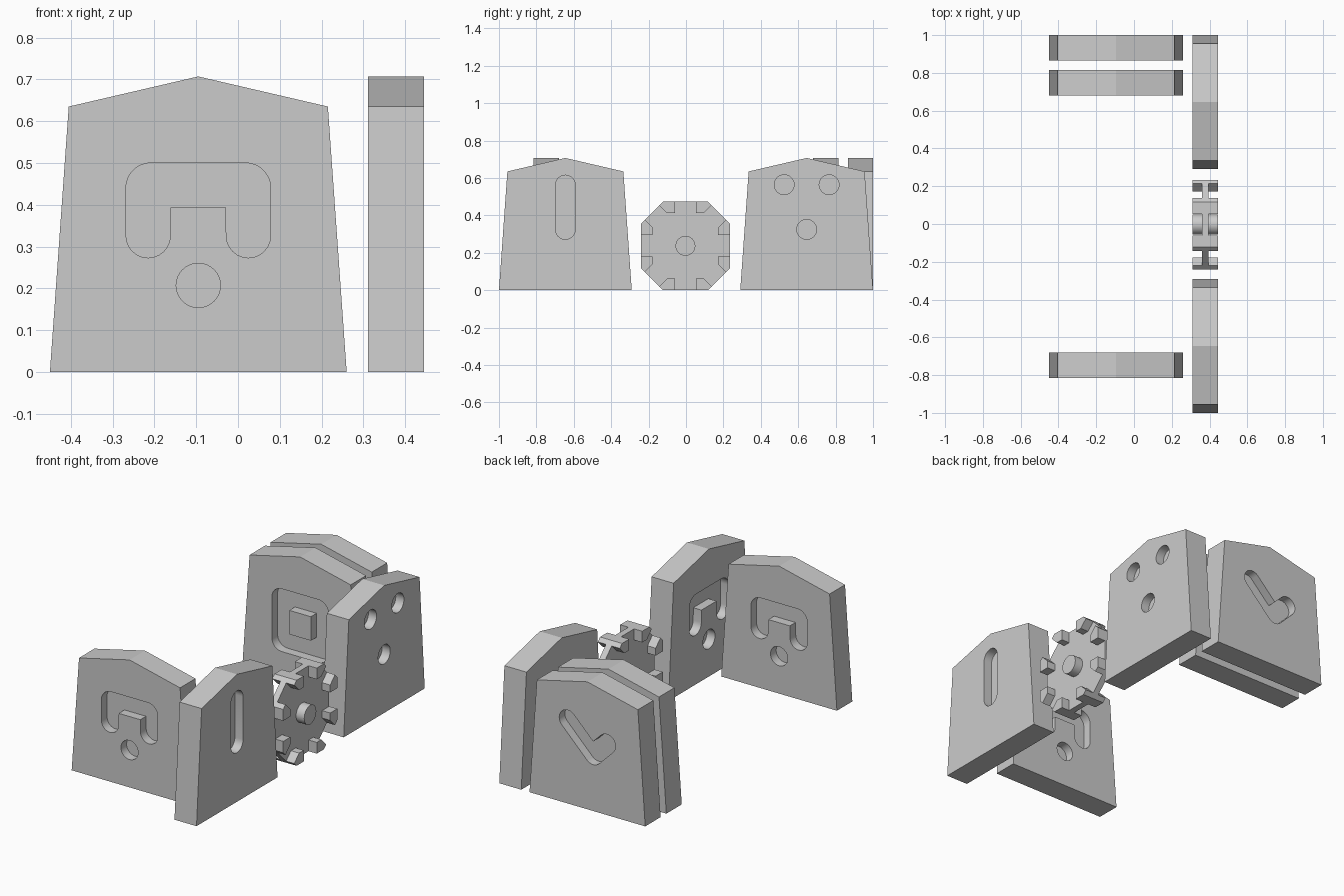
import bpy, math
from math import pi, cos, sin
from mathutils import Matrix, Vector

if "Cube" in bpy.data.objects:
    bpy.data.objects.remove(bpy.data.objects["Cube"])

T = 0.135      # piece thickness
D = 0.05       # recess depth
R = 0.053      # stroke radius of the recessed symbols

grey = bpy.data.materials.new("plain_grey")
grey.diffuse_color = (0.6, 0.6, 0.6, 1)
grey.use_nodes = True
grey.node_tree.nodes["Principled BSDF"].inputs["Base Color"].default_value = grey.diffuse_color


def arc(cx, cz, r, a0, a1, n=12):
    return [(cx + r * cos(a0 + (a1 - a0) * i / n), cz + r * sin(a0 + (a1 - a0) * i / n))
            for i in range(n + 1)]


def circle(cx, cz, r=R):
    return arc(cx, cz, r, 0, 2 * pi, 32)[:-1]


def prism(name, outline, y0, y1):
    """Extrude a counter-clockwise (x, z) outline between two depths."""
    n = len(outline)
    verts = [(x, y0, z) for x, z in outline] + [(x, y1, z) for x, z in outline]
    faces = [list(range(n)), list(range(2 * n - 1, n - 1, -1))]
    faces += [[i, i + n, (i + 1) % n + n, (i + 1) % n] for i in range(n)]
    me = bpy.data.meshes.new(name)
    me.from_pydata(verts, [], faces)
    me.materials.append(grey)
    ob = bpy.data.objects.new(name, me)
    bpy.context.collection.objects.link(ob)
    return ob


def boolean(ob, other, op):
    m = ob.modifiers.new("cut", 'BOOLEAN')
    m.operation, m.solver, m.object = op, 'EXACT', other
    bpy.context.view_layer.objects.active = ob
    bpy.ops.object.modifier_apply(modifier=m.name)
    bpy.data.objects.remove(other)


def finish(ob, matrix):
    ob.data.transform(matrix)
    bpy.ops.object.select_all(action='DESELECT')
    ob.select_set(True)
    bpy.context.view_layer.objects.active = ob
    bpy.ops.object.shade_smooth_by_angle(angle=math.radians(20))


# Symbols, as lists of recess outlines
W, IN, C = 0.173, 0.066, 0.06
arch = (arc(W - C, 0.5 - C, C, 0, pi / 2) + arc(C - W, 0.5 - C, C, pi / 2, pi)
        + arc(R - W, 0.326, R, pi, 2 * pi) + [(-IN, 0.393), (IN, 0.393)]
        + arc(W - R, 0.326, R, pi, 2 * pi))
arch_dot = [arch, circle(0, 0.207)]
slot = [arc(0, 0.562, R, 0, pi) + arc(0, 0.325, R, pi, 2 * pi)]
three_dots = [circle(-0.12, 0.564), circle(0.12, 0.564), circle(0, 0.325)]
ring = [arc(W - C, 0.5 - C, C, 0, pi / 2) + arc(C - W, 0.5 - C, C, pi / 2, pi)
        + arc(C - W, 0.152 + C, C, pi, 1.5 * pi) + arc(W - C, 0.152 + C, C, 1.5 * pi, 2 * pi)]
tip = Vector((0.035, 0.31))
tick = [arc(-0.12, 0.465, R, pi / 4, 1.25 * pi) + arc(tip.x, tip.y, R, 1.25 * pi, 1.75 * pi)
        + arc(0.12, 0.395, R, -pi / 4, 0.75 * pi) + [(tip.x, tip.y + R * math.sqrt(2))]]

HOUSE = [(-0.355, 0), (0.355, 0), (0.31, 0.635), (0, 0.707), (-0.31, 0.635)]


def plate(name, symbol, x, y, turn, island=False):
    """Gabled plate: symbol on its front, arch and dot on its back."""
    ob = prism(name, HOUSE, -T / 2, T / 2)
    for outline in symbol:
        boolean(ob, prism("cutter", outline, -T / 2 - 0.02, -T / 2 + D), 'DIFFERENCE')
    for outline in arch_dot:
        boolean(ob, prism("cutter", outline, T / 2 - D, T / 2 + 0.02), 'DIFFERENCE')
    if island:
        block = [(-IN, 0.26), (IN, 0.26), (IN, 0.393), (-IN, 0.393)]
        boolean(ob, prism("island", block, -T / 2, -T / 2 + D + 0.01), 'UNION')
    finish(ob, Matrix.Translation((x, y, 0)) @ Matrix.Rotation(turn, 4, 'Z'))


plate("arch_plate", arch_dot, -0.095, -0.7475, 0)
plate("ring_plate", ring, -0.095, 0.7475, 0, True)
plate("tick_plate", tick, -0.095, 0.9325, pi)
plate("slot_plate", slot, 0.378, -0.645, pi / 2)
plate("dots_plate", three_dots, 0.378, 0.645, pi / 2)

# Octagonal wheel: thin web, full-thickness hub and rim teeth
A, B = 0.237, 0.12
octagon = [(B, A), (-B, A), (-A, B), (-A, -B), (-B, -A), (B, -A), (A, -B), (A, B)]
wheel = prism("toothed_wheel", octagon, -T / 2 + D, T / 2 - D)
boolean(wheel, prism("hub", circle(0, 0), -T / 2, T / 2), 'UNION')
tooth = [(-B, A), (-0.14, 0.217), (-0.098, 0.175), (-0.057, 0.175), (-0.057, A)]
for k in range(4):
    c, s = round(cos(k * pi / 2)), round(sin(k * pi / 2))
    for side in (1, -1):
        pts = [(side * x * c - z * s, side * x * s + z * c) for x, z in tooth]
        if side < 0:
            pts.reverse()
        boolean(wheel, prism("tooth", pts, -T / 2, T / 2), 'UNION')
finish(wheel, Matrix.Translation((0.378, -0.003, A)) @ Matrix.Rotation(pi / 2, 4, 'Z'))
